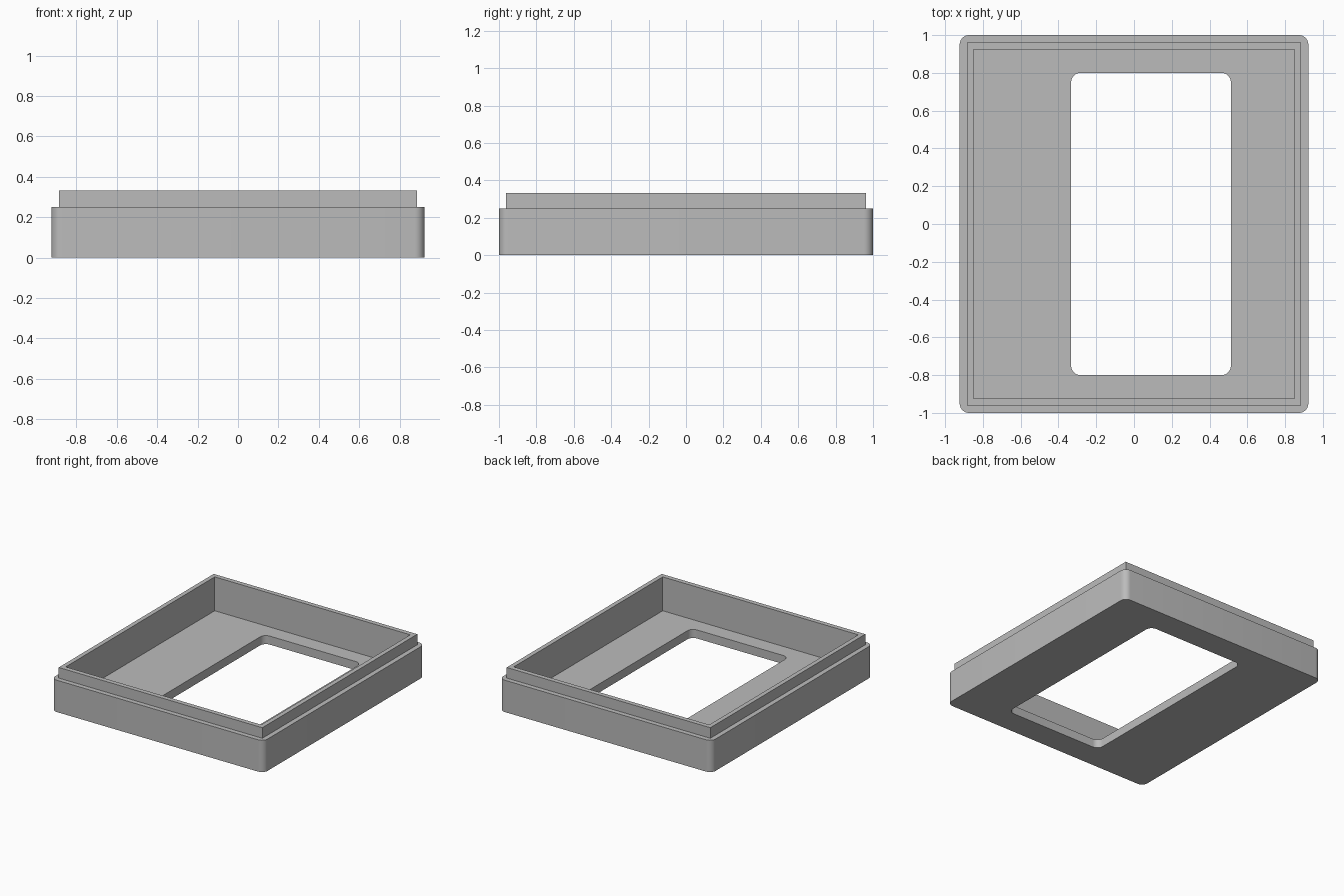
import bpy
import bmesh
from math import cos, sin, pi

if "Cube" in bpy.data.objects:
    bpy.data.objects.remove(bpy.data.objects["Cube"], do_unlink=True)

SEGMENTS = 8          # facets per rounded corner
FLOOR, SHOULDER, TOP = 0.067, 0.25, 0.333
RADIUS = 0.05

grey = bpy.data.materials.new("plain grey")
grey.use_nodes = True
colour = (0.5, 0.5, 0.5, 1)
grey.diffuse_color = colour
grey.node_tree.nodes["Principled BSDF"].inputs["Base Color"].default_value = colour


def ring(bm, half_x, half_y, z, radius=0, centre_x=0):
    """Rectangle loop with rounded (or sharp) corners."""
    verts = []
    for i, (sx, sy) in enumerate([(1, 1), (-1, 1), (-1, -1), (1, -1)]):
        for k in range(SEGMENTS + 1):
            a = (i + k / SEGMENTS) * pi / 2
            verts.append(bm.verts.new((
                centre_x + sx * (half_x - radius) + radius * cos(a),
                sy * (half_y - radius) + radius * sin(a), z)))
    return verts


bm = bmesh.new()

# Section loops, from the window's lower edge around the outside to its upper edge
window = dict(half_x=0.423, half_y=0.8, radius=RADIUS, centre_x=0.09)
rings = [
    ring(bm, z=0, **window),
    ring(bm, 0.923, 1, 0, RADIUS),            # outer wall
    ring(bm, 0.923, 1, SHOULDER, RADIUS),
    ring(bm, 0.885, 0.962, SHOULDER),         # raised lip
    ring(bm, 0.885, 0.962, TOP),
    ring(bm, 0.85, 0.925, TOP),               # inner wall
    ring(bm, 0.85, 0.925, FLOOR),
    ring(bm, z=FLOOR, **window),
]

# Skin neighbouring loops into one closed shell
for a, b in zip(rings, rings[1:] + rings[:1]):
    n = len(a)
    for i in range(n):
        j = (i + 1) % n
        bm.faces.new((a[i], a[j], b[j], b[i]))

# Collapse the sharp corners to single points
bmesh.ops.remove_doubles(bm, verts=bm.verts, dist=0.0001)
bmesh.ops.recalc_face_normals(bm, faces=bm.faces)

mesh = bpy.data.meshes.new("case_shell")
bm.to_mesh(mesh)
bm.free()
mesh.materials.append(grey)
shell = bpy.data.objects.new("case_shell", mesh)
bpy.context.collection.objects.link(shell)

# Smooth rounded corners, crisp edges elsewhere
bpy.ops.object.select_all(action="DESELECT")
shell.select_set(True)
bpy.context.view_layer.objects.active = shell
bpy.ops.object.shade_smooth_by_angle(angle=pi / 6)
